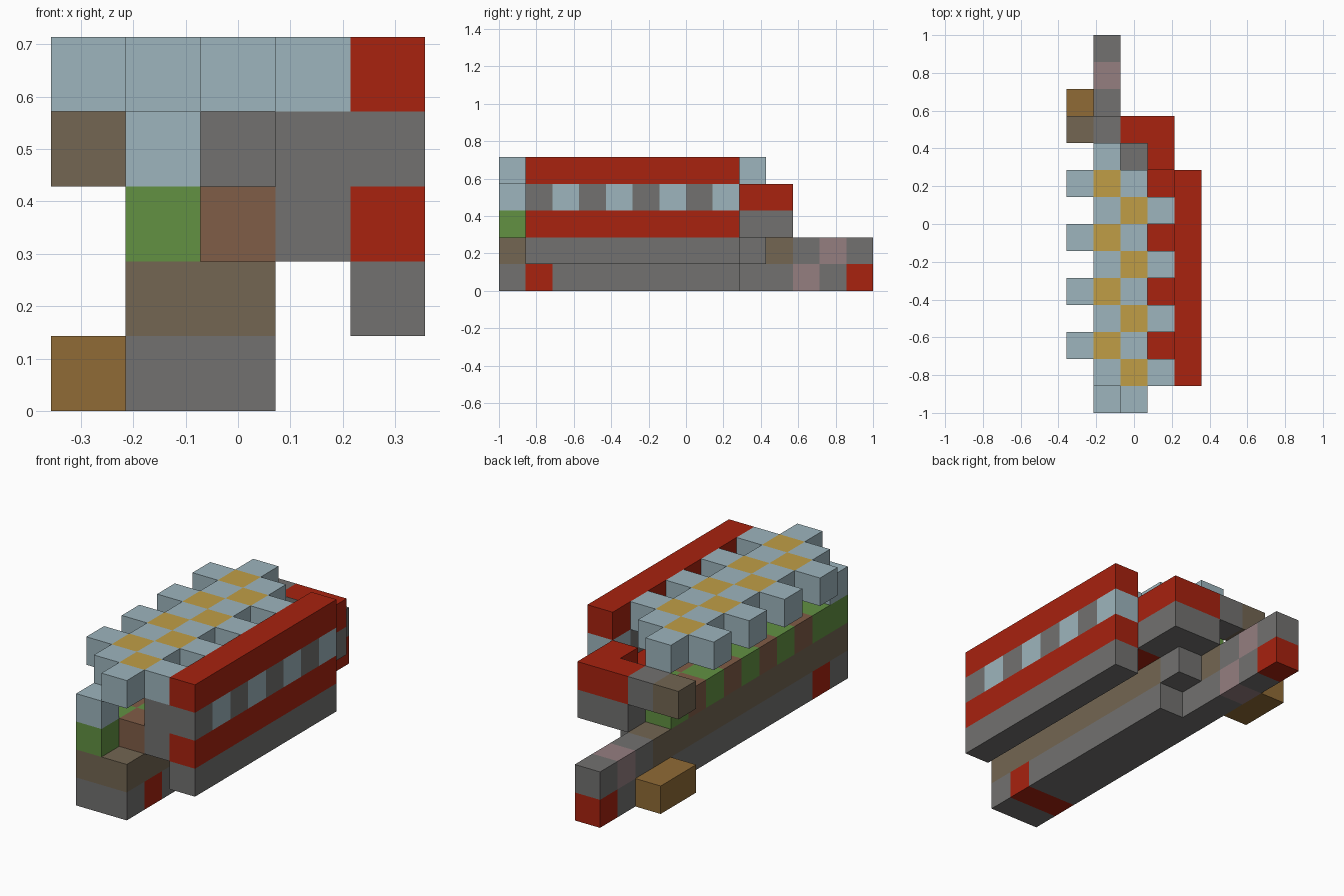
import bpy, bmesh
from mathutils import Vector

cube = bpy.data.objects.get("Cube")
if cube:
    bpy.data.objects.remove(cube, do_unlink=True)

U = 1 / 7                                # edge of one block
ORIGIN = Vector((-2.5 * U, -1, 0))

COLOURS = {
    "pale_blue": "9DB5BD", "red": "A8220F", "grey": "727170",
    "dark_brown": "736652", "green": "629142", "russet": "805D47",
    "tan": "906B36", "gold": "C09E46", "dusty_pink": "957E80",
}


def linear(v):
    return v / 12.92 if v <= 0.04045 else ((v + 0.055) / 1.055) ** 2.4


materials = {}
for name, code in COLOURS.items():
    rgba = [linear(c / 255) for c in bytes.fromhex(code)] + [1]
    m = bpy.data.materials.new(name)
    m.use_nodes = True
    m.diffuse_color = rgba
    bsdf = m.node_tree.nodes["Principled BSDF"]
    bsdf.inputs["Base Color"].default_value = rgba
    bsdf.inputs["Roughness"].default_value = 0.9
    materials[name] = m

parts = {}


def fill(part, xs, ys, zs, colour):
    """Fill block ranges of a part; colour is a name or a rule of (x, y, z)."""
    cells = parts.setdefault(part, {})
    for x in xs:
        for y in ys:
            for z in zs:
                cells[x, y, z] = colour(x, y, z) if callable(colour) else colour


def checker(even, odd):
    return lambda x, y, z: odd if (x + y) % 2 else even


# Lower hull with a red band, and the deck layer on it
fill("hull", (1, 2), range(9), [0], "grey")
fill("hull", (1, 2), [1], [0], "red")
fill("hull", [1], range(9, 11), [0], "grey")
fill("deck", [1], range(11), [1], "dark_brown")
fill("deck", [2], range(9), [1], "dark_brown")
fill("deck", [2], [9], [1], "grey")

# Tail boom and its side step
for y, low, high in ((11, "dusty_pink", "grey"), (12, "grey", "dusty_pink"),
                     (13, "red", "grey")):
    fill("tail_boom", [1], [y], [0], low)
    fill("tail_boom", [1], [y], [1], high)
fill("side_step", [0], (10, 11), [0], "tan")

# Chequered floor with a front post
fill("floor", (1, 2), range(1, 9), [2], checker("green", "russet"))
fill("floor", [1], (0, 9), [2], "green")
fill("floor", [3], range(2, 9), [2], "red")
fill("front_post", [3], [1], (2, 3), "grey")
fill("front_window", [1], [0], [3], "pale_blue")

# Long side wall with a row of windows
for z, colour in ((1, "grey"), (2, "red"), (4, "red")):
    fill("side_wall", [4], range(1, 9), [z], colour)
fill("side_wall", [4], range(1, 9), [3], checker("pale_blue", "grey"))

# Rear corner with a red rim and a short bracket
fill("rear_corner", (2, 3), (9, 10), [2], "grey")
fill("rear_rim", [3], (9, 10), [3], "red")
fill("rear_rim", [2], [10], [3], "red")
fill("rear_bracket", [1], [10], [3], "grey")
fill("rear_bracket", [0], [10], [3], "dark_brown")

# Toothed canopy with a gold chequer
fill("canopy", (1, 2), range(1, 9), [4], checker("pale_blue", "gold"))
fill("canopy", [2], [0], [4], "pale_blue")
fill("canopy", [1], [9], [4], "pale_blue")
fill("canopy", [0], range(2, 9, 2), [4], "pale_blue")
fill("canopy", [3], range(1, 9, 2), [4], "pale_blue")

occupied = {cell for cells in parts.values() for cell in cells}


def make_object(name, cells):
    """Make one object from the exposed faces of its blocks."""
    bm = bmesh.new()
    used = sorted(set(cells.values()))
    for cell, colour in cells.items():
        base = Vector(cell)
        for axis in range(3):
            for sign in (0, 1):
                step = Vector((0, 0, 0))
                step[axis] = 2 * sign - 1
                if tuple(int(c) for c in base + step) in occupied:
                    continue
                a, b = Vector((0, 0, 0)), Vector((0, 0, 0))
                a[(axis + 1) % 3] = b[(axis + 2) % 3] = 1
                start = base + step * sign
                ring = [start, start + a, start + a + b, start + b]
                if not sign:
                    ring.reverse()
                face = bm.faces.new([bm.verts.new(ORIGIN + p * U) for p in ring])
                face.material_index = used.index(colour)
    bmesh.ops.remove_doubles(bm, verts=bm.verts, dist=U / 100)
    mesh = bpy.data.meshes.new(name)
    bm.to_mesh(mesh)
    bm.free()
    for colour in used:
        mesh.materials.append(materials[colour])
    obj = bpy.data.objects.new(name, mesh)
    bpy.context.collection.objects.link(obj)
    return obj


for part_name, part_cells in parts.items():
    make_object(part_name, part_cells)

# Thin grey lining on the inner face of the rear rim
bpy.ops.mesh.primitive_cube_add(size=1, location=ORIGIN + Vector((2.5, 10, 3.5)) * U)
lining = bpy.context.object
lining.name = "rim_lining"
lining.scale = (U, 0.004, U)
lining.data.materials.append(materials["grey"])
